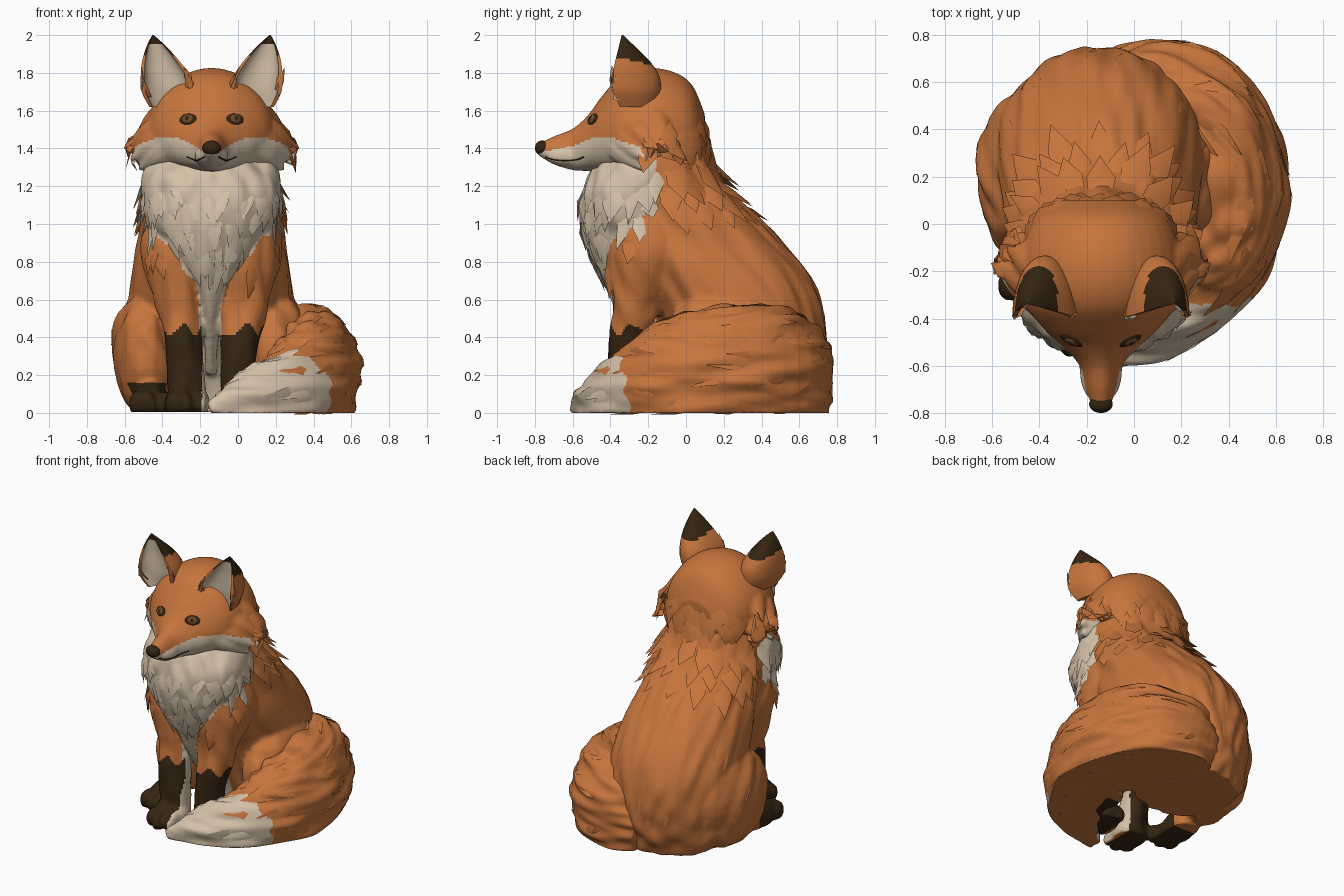
import bpy, bmesh, math, random
from mathutils import Vector, Matrix, noise
from mathutils.bvhtree import BVHTree

if "Cube" in bpy.data.objects:
    bpy.data.objects.remove(bpy.data.objects["Cube"])

random.seed(4)
CX = -0.14                      # the fox sits left of centre, the tail curls to the right
ORANGE, CREAM, DARK, AMBER = range(4)
MATS = []
for nm, col in (("orange fur", (0.57, 0.178, 0.046)), ("cream fur", (0.66, 0.53, 0.39)),
                ("dark brown", (0.036, 0.018, 0.006)), ("amber eye", (0.16, 0.07, 0.025))):
    m = bpy.data.materials.new(nm)
    m.diffuse_color = (*col, 1)
    m.use_nodes = True
    m.node_tree.nodes["Principled BSDF"].inputs["Base Color"].default_value = m.diffuse_color
    MATS.append(m)


def interp(t, table):
    if t <= table[0][0]:
        return table[0][1]
    for (a, u), (b, v) in zip(table, table[1:]):
        if t <= b:
            return u + (v - u) * (t - a) / (b - a)
    return table[-1][1]


def spline(rows, k=5):
    """Catmull-Rom interpolation of rows of numbers."""
    R = [Vector(r) for r in rows]
    out = []
    for i in range(len(R) - 1):
        a, b, c, d = R[max(i - 1, 0)], R[i], R[i + 1], R[min(i + 2, len(R) - 1)]
        for j in range(k):
            t = j / k
            out.append(0.5 * (2 * b + (c - a) * t + (2 * a - 5 * b + 4 * c - d) * t * t
                              + (3 * b - a - 3 * c + d) * t ** 3))
    return out + [R[-1]]


def skin(bm, rings):
    V = [[bm.verts.new(p) for p in r] for r in rings]
    n = len(V[0])
    for a, b in zip(V, V[1:]):
        for i in range(n):
            bm.faces.new((a[i], a[(i + 1) % n], b[(i + 1) % n], b[i]))
    bm.faces.new(V[0][::-1])
    bm.faces.new(V[-1])


def slices(bm, rows, axis, n=32, taper=0.0):
    """Stack of ovals: (position, low, high, half width) along z or y; taper narrows the top."""
    rings = []
    for t, lo, hi, hw in spline(rows):
        ring = []
        for i in range(n):
            a = math.tau * i / n
            u = hw * math.cos(a) * (1 - taper * math.sin(a))
            v = (lo + hi) / 2 + (hi - lo) / 2 * math.sin(a)
            ring.append((u, v, t) if axis == 'z' else (u, t, v))
        rings.append(ring)
    skin(bm, rings)


def tube(bm, rows, side=None, n=20, k=5):
    """Oval tube along a path of (x, y, z, side radius, other radius)."""
    P = spline(rows, k)
    rings = []
    for i, p in enumerate(P):
        t = (P[min(i + 1, len(P) - 1)] - P[max(i - 1, 0)]).to_3d().normalized()
        s = side or t.cross(Vector((0, 0, 1))).normalized()
        u = s.cross(t).normalized()
        rings.append([p.to_3d() + s * p[3] * math.cos(math.tau * j / n)
                      + u * p[4] * math.sin(math.tau * j / n) for j in range(n)])
    skin(bm, rings)


def ball(bm, c, r, mat=0, rot=None):
    M = Matrix.Translation(c) @ (rot.to_matrix().to_4x4() if rot else Matrix()) @ Matrix.Diagonal((*r, 1))
    for v in bmesh.ops.create_uvsphere(bm, u_segments=24, v_segments=14, radius=1, matrix=M)['verts']:
        for f in v.link_faces:
            f.material_index = mat


def finish(name, bm, x=CX, voxel=0, rule=None, fur=None, amp=0.0, floor=0.0):
    """Make the object; optionally fuse its solids, ruffle the fur and colour by rule."""
    bmesh.ops.recalc_face_normals(bm, faces=bm.faces)
    me = bpy.data.meshes.new(name)
    bm.to_mesh(me)
    bm.free()
    ob = bpy.data.objects.new(name, me)
    bpy.context.collection.objects.link(ob)
    ob.location.x = x
    if voxel:
        r = ob.modifiers.new("fuse", 'REMESH')
        r.mode, r.voxel_size = 'VOXEL', voxel
        s = ob.modifiers.new("soften", 'SMOOTH')
        s.factor, s.iterations = 0.5, 5
        me = bpy.data.meshes.new_from_object(ob.evaluated_get(bpy.context.evaluated_depsgraph_get()))
        ob.modifiers.clear()
        ob.data = me
        me.name = name
        shift = [v.normal * amp * noise.noise(fur(v.co)) if fur else Vector() for v in me.vertices]
        for v, d in zip(me.vertices, shift):
            v.co += d
            v.co.z = max(v.co.z, floor)
    for m in MATS:
        me.materials.append(m)
    if rule:
        for p in me.polygons:
            p.material_index = rule(p.center)
    me.shade_smooth()
    me.set_sharp_from_angle(angle=math.radians(50))
    return ob


def tree_of(ob):
    return BVHTree.FromPolygons([v.co for v in ob.data.vertices], [p.vertices for p in ob.data.polygons])


def tufts(name, ob, spots, ridge=.3):
    """Pointed locks hugging a surface, in its colour: (near point, flow, length, width, tip lift)."""
    tree, bm = tree_of(ob), bmesh.new()
    for p, flow, L, w, lift in spots:
        q, n, idx, _ = tree.find_nearest(Vector(p))
        flow = Vector(flow)
        d = (flow - n * flow.dot(n)).normalized()
        s = d.cross(n).normalized()
        m, mn, *_ = tree.find_nearest(q + d * L * .5)
        e, en, *_ = tree.find_nearest(m + (m - q).normalized() * L * .5)
        q = q - n * .02
        m = m + mn * (lift * .35 * L - .004)
        e = e + en * lift * L
        pts = [q - s * w * .8, q, q + s * w * .8, m - s * w - mn * .006, m + mn * w * ridge, m + s * w - mn * .006, e]
        v = [bm.verts.new(c) for c in pts]
        for f in ((0, 1, 4, 3), (1, 2, 5, 4), (0, 3, 5, 2), (3, 4, 6), (4, 5, 6), (3, 6, 5), (0, 2, 1)):
            bm.faces.new([v[i] for i in f]).material_index = ob.data.polygons[idx].material_index
    return finish(name, bm, ob.location.x)


# Body: torso, chest ruff, thighs, front legs and paws fused together
bm = bmesh.new()
slices(bm, [(-.04, .05, .64, .33), (.15, 0, .72, .40), (.35, -.08, .75, .43), (.55, -.18, .73, .44),
            (.75, -.30, .64, .42), (.95, -.38, .47, .38), (1.1, -.40, .31, .36), (1.25, -.40, .19, .33),
            (1.4, -.36, .125, .30), (1.62, -.28, .05, .2)], 'z')
slices(bm, [(.2, -.14, 0, .03), (.4, -.27, -.05, .045), (.55, -.37, -.1, .06), (.7, -.44, -.1, .11),
            (.85, -.51, -.1, .21), (1.0, -.555, 0, .33), (1.15, -.555, 0, .375), (1.27, -.51, 0, .36),
            (1.4, -.4, 0, .3)], 'z')
X = Vector((1, 0, 0))
for s in (-1, 1):
    ball(bm, (s * .345, .2, .31), (.18, .35, .34))
    tube(bm, [(s * .13, -.33, .02, .09, .09), (s * .135, -.32, .2, .095, .095), (s * .155, -.295, .42, .107, .105),
              (s * .18, -.255, .62, .13, .145), (s * .205, -.20, .85, .17, .21), (s * .2, -.12, 1.08, .14, .2)], X)
    py = .03 if s < 0 else .10                 # the right paw is tucked behind the tail tip
    ball(bm, (s * .13, -.41 + py, .05), (.115, .14, .10))
    ball(bm, (s * .325, -.12, .05), (.105, .2, .11))
    for k in (-1, 0, 1):                       # toes
        ball(bm, (s * .13 + k * .07, -.52 + py + abs(k) * .025, .05), (.043, .07, .068))
        ball(bm, (s * .325 + k * .065, -.28 + abs(k) * .025, .05), (.04, .065, .068))


def body_rule(c):
    lx, jag = abs(c.x), .03 * math.sin(38 * c.x + 30 * c.y)
    if c.y < -.17 and c.z < .44 + jag and lx > .05:
        return DARK
    if lx > .2 and c.y < -.04 and c.z < .16:
        return DARK
    w = interp(c.z, [(0, .1), (.55, .06), (.7, .1), (.8, .16), (.95, .3), (1.1, .5)])
    back = interp(c.z, [(0, .1), (.5, .05), (.6, -.2), (.9, -.3), (1.1, -.2), (1.25, -.16)])
    return CREAM if lx < w + jag * .5 and c.y < back and c.z > .01 else ORANGE


body = finish("body", bm, voxel=.015, rule=body_rule, amp=.022, floor=.004,
              fur=lambda c: Vector((c.x * 13, c.y * 8 + c.z * 5, c.z * 3.2)))

# Head with muzzle and pointed cheeks
bm = bmesh.new()
slices(bm, [(-.785, 1.365, 1.425, .035), (-.70, 1.315, 1.465, .062), (-.60, 1.285, 1.505, .09),
            (-.52, 1.28, 1.575, .16), (-.45, 1.27, 1.67, .235), (-.35, 1.25, 1.78, .31), (-.22, 1.24, 1.825, .34),
            (-.08, 1.23, 1.81, .325), (.03, 1.26, 1.74, .27), (.10, 1.32, 1.58, .16)], 'y', taper=.12)
for s in (-1, 1):
    ball(bm, (s * .25, -.22, 1.43), (.12, .14, .13))
    ball(bm, (s * .035, -.62, 1.36), (.055, .12, .055))
    for x, y, z in ((.45, -.17, 1.40), (.43, -.21, 1.34), (.40, -.10, 1.46), (.385, -.22, 1.29), (.38, -.05, 1.36)):
        tube(bm, [(s * .2, y - .12, z + .13, .10, .10), (s * (.6 * x + .06), y - .05, z + .065, .08, .075),
                  (s * x, y, z, .01, .01)], n=12)


def head_rule(c):
    top = interp(c.y, [(-.8, 1.38), (-.6, 1.41), (-.5, 1.455), (-.4, 1.46), (-.3, 1.425), (-.15, 1.375)])
    return CREAM if c.z < top and c.y < -.13 else ORANGE


head = finish("head", bm, voxel=.012, rule=head_rule)
htree = tree_of(head)

# Nose, eyes and mouth
bm = bmesh.new()
ball(bm, (0, -.762, 1.402), (.05, .038, .04), DARK)
finish("nose", bm)
eyes, mouth = bmesh.new(), bmesh.new()
for s in (-1, 1):
    q, n, *_ = htree.ray_cast(Vector((s * .125, -2, 1.555)), Vector((0, 1, 0)))
    rot = n.to_track_quat('-Y', 'Z')
    ball(eyes, q, (.05, .010, .032), DARK, rot)
    ball(eyes, q + n * .004, (.032, .011, .025), AMBER, rot)
    ball(eyes, q + n * .010, (.014, .007, .015), DARK, rot)
    path = []
    for y, z in ((-.745, 1.355), (-.70, 1.34), (-.64, 1.335), (-.58, 1.34), (-.54, 1.355)):
        q, *_ = htree.ray_cast(Vector((s, y, z)), Vector((-s, 0, 0)))
        if q:
            path.append((*q, .004, .004))
    if len(path) > 2:
        tube(mouth, path, n=6)
for f in mouth.faces:
    f.material_index = DARK
finish("eyes", eyes)
finish("mouth", mouth)

# Ears: hollow half cones with a cream inside and dark tip
for s, side in ((-1, "left"), (1, "right")):
    bm, rings, N = bmesh.new(), [], 14
    for z, cx, w, yf, d in spline([(1.62, .225, .105, -.35, .19), (1.7, .235, .135, -.385, .25),
                                   (1.78, .245, .13, -.39, .25), (1.86, .268, .1, -.375, .185),
                                   (1.94, .292, .052, -.355, .085), (2, .31, .004, -.34, .008)]):
        arc = [math.pi * i / N for i in range(N + 1)]
        ring = [(s * (cx + w * math.cos(a)), yf + d * math.sin(a), z) for a in arc]
        ring += [(s * (cx + .84 * w * math.cos(a)), yf + .3 * d * math.sin(a), z) for a in reversed(arc)]
        rings.append(ring)
    skin(bm, rings)
    for i, f in enumerate(bm.faces):
        inside = N < i % (2 * N + 2) < 2 * N + 1
        c = f.calc_center_median()
        f.material_index = CREAM if inside and c.z < 1.95 else DARK if c.z > 1.87 - .25 * (c.y + .3) else ORANGE
    ear = finish(side + "_ear", bm)
    tufts(side + "_ear_fur", ear, [((s * (.18 + .035 * k), -.42, 1.68 + .03 * (k % 2)), (s * (k - 1) * .12, 0, 1),
                                    .13, .02, .1) for k in range(4)])

# Tail: curls round the right side and lies flat on the floor
bm = bmesh.new()
tube(bm, [(-.1, .59, .14, .15, .24), (.1, .575, .18, .22, .34), (.31, .45, .2, .24, .365), (.405, .17, .2, .25, .37),
          (.37, -.1, .15, .22, .33), (.27, -.29, .1, .18, .23), (.1, -.43, .06, .14, .185),
          (-.05, -.53, .03, .08, .10), (-.15, -.60, .02, .02, .03)], n=28)


def tail_fur(c):
    x, y = c.x, c.y - .1
    return Vector((math.hypot(x, y) * 15, math.atan2(y, x) * 2.2 + c.z * 2, c.z * 15))


def tail_rule(c):
    edge = -.30 - .15 * c.z + .015 * math.sin(45 * c.z)
    return CREAM if c.y < edge and c.z > .003 else ORANGE


tail = finish("tail", bm, 0, .015, amp=.03, fur=tail_fur, rule=tail_rule)
spots = []
for i in range(70):
    a, r, z = random.uniform(-1.5, 1.5), random.uniform(.4, .75), random.uniform(.1, .6)
    x, y = r * math.cos(a), r * math.sin(a)
    spots.append(((x, y + .1, z), (y, -x, random.uniform(-.3, .1)), random.uniform(.2, .3),
                  random.uniform(.03, .045), .03))
tufts("tail_fur", tail, spots, .2)

# Chest ruff locks, lifting away at the sides
spots = []
for i in range(70):
    a, z = random.uniform(-1.5, 1.5), random.uniform(.8, 1.28)
    a *= interp(z, [(.75, .35), (1.05, 1)])
    spots.append(((.45 * math.sin(a), -.15 - .45 * math.cos(a), z), (-.45 * math.sin(a), 0, -1),
                  random.uniform(.16, .25), random.uniform(.035, .055), .04 + .14 * abs(a) / 1.5))
tufts("chest_fur", body, spots)

# Mane: rows of pointed locks round the back of the neck
low, high = [], []
for row, (z, lift) in enumerate(((1.18, .12), (1.28, .2), (1.36, .25), (1.46, .3), (1.56, .25), (1.66, .12))):
    for i in range(11):
        a = (i - 5 + .5 * (row % 2)) / 5 * 1.7
        spot = ((.5 * math.sin(a), -.1 + .4 * math.cos(a), z + random.uniform(-.03, .03)),
                (.1 * math.sin(a), .2, -1), random.uniform(.19, .27), random.uniform(.045, .065), lift)
        (low if z < 1.4 else high).append(spot)
tufts("lower_mane", body, low)
tufts("upper_mane", head, high)

# Cheek locks sweeping outward and down
spots = []
for s in (-1, 1):
    for z, y in ((1.6, -.2), (1.54, -.25), (1.5, -.17), (1.46, -.28), (1.42, -.22), (1.38, -.28), (1.48, -.1)):
        spots.append(((s * .5, y, z), (s * .8, .35, -.6), .15, .035, .15))
tufts("cheek_fur", head, spots)

# Back and haunch locks lying close to the body
spots = []
for i in range(40):
    a, z = random.uniform(-1.9, 1.9), random.uniform(.3, 1.05)
    spots.append(((.6 * math.sin(a), .2 + .6 * math.cos(a), z), (0, .4, -1), random.uniform(.16, .24), .028, .015))
tufts("back_fur", body, spots, .2)
